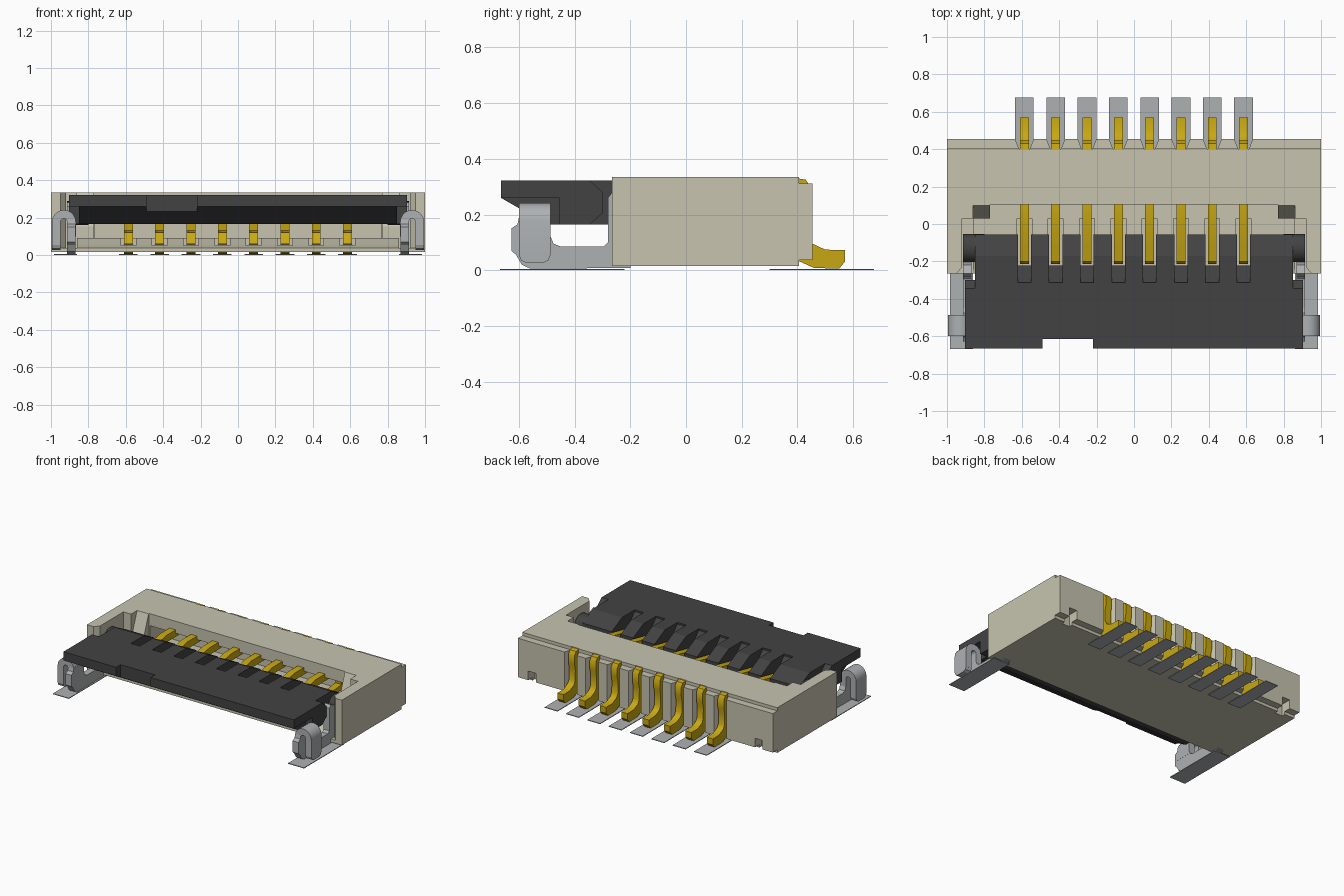
import bpy, bmesh, math

cube = bpy.data.objects.get("Cube")
if cube:
    bpy.data.objects.remove(cube, do_unlink=True)


def material(name, rgb):
    m = bpy.data.materials.new(name)
    m.use_nodes = True
    m.diffuse_color = (*rgb, 1)
    bsdf = next(n for n in m.node_tree.nodes if n.type == 'BSDF_PRINCIPLED')
    bsdf.inputs["Base Color"].default_value = (*rgb, 1)
    return m


BEIGE = material("beige plastic", (0.57, 0.55, 0.43))
BLACK = material("black plastic", (0.055, 0.055, 0.055))
GOLD = material("gold", (0.58, 0.39, 0.006))
STEEL = material("grey metal", (0.42, 0.44, 0.45))


def prism(name, pts, axis, a, b, mat=None):
    """Extrude a 2D profile along one axis from a to b."""
    place = {'x': lambda p, t: (t, p[0], p[1]),
             'y': lambda p, t: (p[0], t, p[1]),
             'z': lambda p, t: (p[0], p[1], t)}[axis]
    bm = bmesh.new()
    lo = [bm.verts.new(place(p, a)) for p in pts]
    hi = [bm.verts.new(place(p, b)) for p in pts]
    n = len(pts)
    bm.faces.new(lo)
    bm.faces.new(hi)
    for i in range(n):
        j = (i + 1) % n
        bm.faces.new((lo[i], lo[j], hi[j], hi[i]))
    bmesh.ops.recalc_face_normals(bm, faces=bm.faces)
    me = bpy.data.meshes.new(name)
    bm.to_mesh(me)
    bm.free()
    ob = bpy.data.objects.new(name, me)
    bpy.context.collection.objects.link(ob)
    if mat:
        me.materials.append(mat)
    return ob


def box(name, x0, x1, y0, y1, z0, z1, mat=None):
    return prism(name, [(x0, y0), (x1, y0), (x1, y1), (x0, y1)], 'z', z0, z1, mat)


def cut(target, cutter):
    cutter.hide_render = True
    mod = target.modifiers.new("cut", 'BOOLEAN')
    mod.operation = 'DIFFERENCE'
    mod.solver = 'EXACT'
    mod.object = cutter
    bpy.context.view_layer.objects.active = target
    bpy.ops.object.modifier_apply(modifier=mod.name)
    bpy.data.objects.remove(cutter, do_unlink=True)


def smooth(ob):
    bpy.ops.object.select_all(action='DESELECT')
    ob.select_set(True)
    bpy.context.view_layer.objects.active = ob
    bpy.ops.object.shade_smooth_by_angle(angle=math.radians(35))


contact_x = [-0.586 + 0.1674 * i for i in range(8)]

# Housing shell with a stepped back
housing = prism("housing", [(-0.265, 0.015), (0.405, 0.015), (0.405, 0.036), (0.455, 0.036),
                            (0.455, 0.312), (0.405, 0.312), (0.405, 0.335), (-0.265, 0.335)],
                'x', -1, 1, BEIGE)
# Front opening, top opening and cable slot
cut(housing, box("c", -0.92, 0.92, -0.4, 0.03, 0.036, 0.5))
cut(housing, box("c", -0.77, 0.77, -0.1, 0.105, 0.09, 0.5))
cut(housing, box("c", -0.765, 0.765, 0.0, 0.3, 0.091, 0.25))
for s in (-1, 1):
    # Sloped corner pockets, chamfered mouth and rear corner notches
    cut(housing, prism("c", [(0.107, 0.36), (-0.02, 0.36), (-0.02, 0.1), (0.01, 0.1)],
                       'x', *sorted((s * 0.76, s * 0.86))))
    cut(housing, prism("c", [(s * 0.90, -0.28), (s * 0.965, -0.28), (s * 0.95, -0.265),
                             (s * 0.90, -0.21)], 'z', 0.037, 0.5))
    x0, x1 = sorted((s * 0.86, s * 0.92))
    cut(housing, box("c", x0, x1, 0.38, 0.5, 0.0, 0.10))
# Flared contact notches in the back step
for x in contact_x:
    cut(housing, prism("c", [(x - 0.028, 0.4), (x + 0.028, 0.4), (x + 0.05, 0.456),
                             (x + 0.05, 0.5), (x - 0.05, 0.5), (x - 0.05, 0.456)], 'z', -0.1, 0.5))

# Sloped lead-in floor, grooved for each contact
floor = prism("cable_ramp", [(-0.262, 0.02), (-0.262, 0.038), (-0.21, 0.055), (-0.12, 0.09),
                             (0.035, 0.09), (0.035, 0.02)], 'x', -0.86, 0.86, BEIGE)
for x in contact_x:
    cut(floor, box("c", x - 0.04, x + 0.04, -0.23, 0.1, 0.05, 0.3))

# Contacts: rear spine, solder foot, upper and lower arms
contact_profile = [
    (0.57, 0.03), (0.57, 0.072), (0.50, 0.074), (0.455, 0.095), (0.44, 0.12), (0.438, 0.20),
    (0.447, 0.24), (0.447, 0.30), (0.43, 0.325), (0.40, 0.33), (0.38, 0.32), (0.36, 0.27),
    (0.10, 0.275), (0.0, 0.275), (-0.12, 0.25), (-0.20, 0.235), (-0.213, 0.215), (-0.205, 0.19),
    (-0.17, 0.185), (-0.10, 0.205), (0.0, 0.225), (0.28, 0.225), (0.29, 0.13), (0.0, 0.10),
    (-0.12, 0.13), (-0.17, 0.12), (-0.20, 0.06), (0.30, 0.055), (0.40, 0.035), (0.46, 0.008),
    (0.55, 0.006)]
for i, x in enumerate(contact_x):
    smooth(prism(f"contact_{i + 1}", contact_profile, 'x', x - 0.024, x + 0.024, GOLD))
    box(f"solder_pad_{i + 1}", x - 0.05, x + 0.05, 0.30, 0.675, 0.0, 0.005, STEEL)

# Flip lever: wedge body with a sloped rear edge
lever = prism("lever", [(-0.665, 0.26), (-0.665, 0.322), (-0.17, 0.322), (-0.055, 0.265),
                        (-0.055, 0.215), (-0.10, 0.175), (-0.17, 0.165), (-0.50, 0.165),
                        (-0.60, 0.223)], 'x', -0.85, 0.85, BLACK)
cut(lever, box("c", -0.49, -0.22, -0.8, -0.615, 0.0, 0.5))
for x in contact_x:
    cut(lever, prism("c", [(-0.312, 0.34), (-0.312, 0.31), (-0.222, 0.22), (-0.222, 0.1),
                           (0.0, 0.1), (0.0, 0.34)], 'x', x - 0.035, x + 0.035))

for s, side in ((1, "left"), (-1, "right")):
    # Lever end flange and pivot ear
    x0, x1 = sorted((s * 0.845, s * 0.904))
    prism(f"lever_flange_{side}", [(-0.665, 0.26), (-0.665, 0.322), (-0.345, 0.322),
                                   (-0.30, 0.28), (-0.30, 0.205), (-0.345, 0.165),
                                   (-0.455, 0.165), (-0.455, 0.26)], 'x', x0, x1, BLACK)
    x0, x1 = sorted((s * 0.80, s * 0.913))
    ear = [(-0.128 + 0.075 * math.cos(k * math.pi / 8), 0.225 + 0.065 * math.sin(k * math.pi / 8))
           for k in range(16)]
    smooth(prism(f"lever_pivot_{side}", ear, 'x', x0, x1, BLACK))

    # Hold-down plate running into the housing
    x0, x1 = sorted((s * 0.868, s * 0.913))
    prism(f"anchor_plate_{side}", [
        (-0.20, 0.008), (-0.20, 0.20), (-0.22, 0.26), (-0.265, 0.28), (-0.28, 0.26),
        (-0.28, 0.10), (-0.295, 0.085), (-0.45, 0.085), (-0.475, 0.095), (-0.486, 0.12),
        (-0.486, 0.19), (-0.60, 0.19), (-0.605, 0.165), (-0.627, 0.15), (-0.627, 0.07),
        (-0.61, 0.055), (-0.59, 0.02), (-0.56, 0.006)], 'x', x0, x1, STEEL)

    # Folded hook: an upside-down U
    arc = [k * math.pi / 10 for k in range(11)]
    cx, cz = 0.931, 0.177
    hook = [(cx + 0.064 * math.cos(a), cz + 0.064 * math.sin(a)) for a in arc]
    hook += [(cx - 0.064, 0.10), (cx - 0.018, 0.10)]
    hook += [(cx + 0.018 * math.cos(a), cz + 0.018 * math.sin(a)) for a in reversed(arc)]
    hook += [(cx + 0.018, 0.055), (cx + 0.064, 0.055)]
    smooth(prism(f"anchor_hook_{side}", [(s * p[0], p[1]) for p in hook],
                 'y', -0.60, -0.486, STEEL))
    # Rounded lower end of the outer hook leg
    x0, x1 = sorted((s * (cx + 0.018), s * (cx + 0.064)))
    prism(f"anchor_tip_{side}", [(-0.60, 0.056), (-0.592, 0.036), (-0.575, 0.027),
                                 (-0.511, 0.027), (-0.494, 0.036), (-0.486, 0.056)],
          'x', x0, x1, STEEL)
    x0, x1 = sorted((s * 0.86, s * 0.985))
    box(f"anchor_pad_{side}", x0, x1, -0.667, -0.22, 0.0, 0.005, STEEL)
